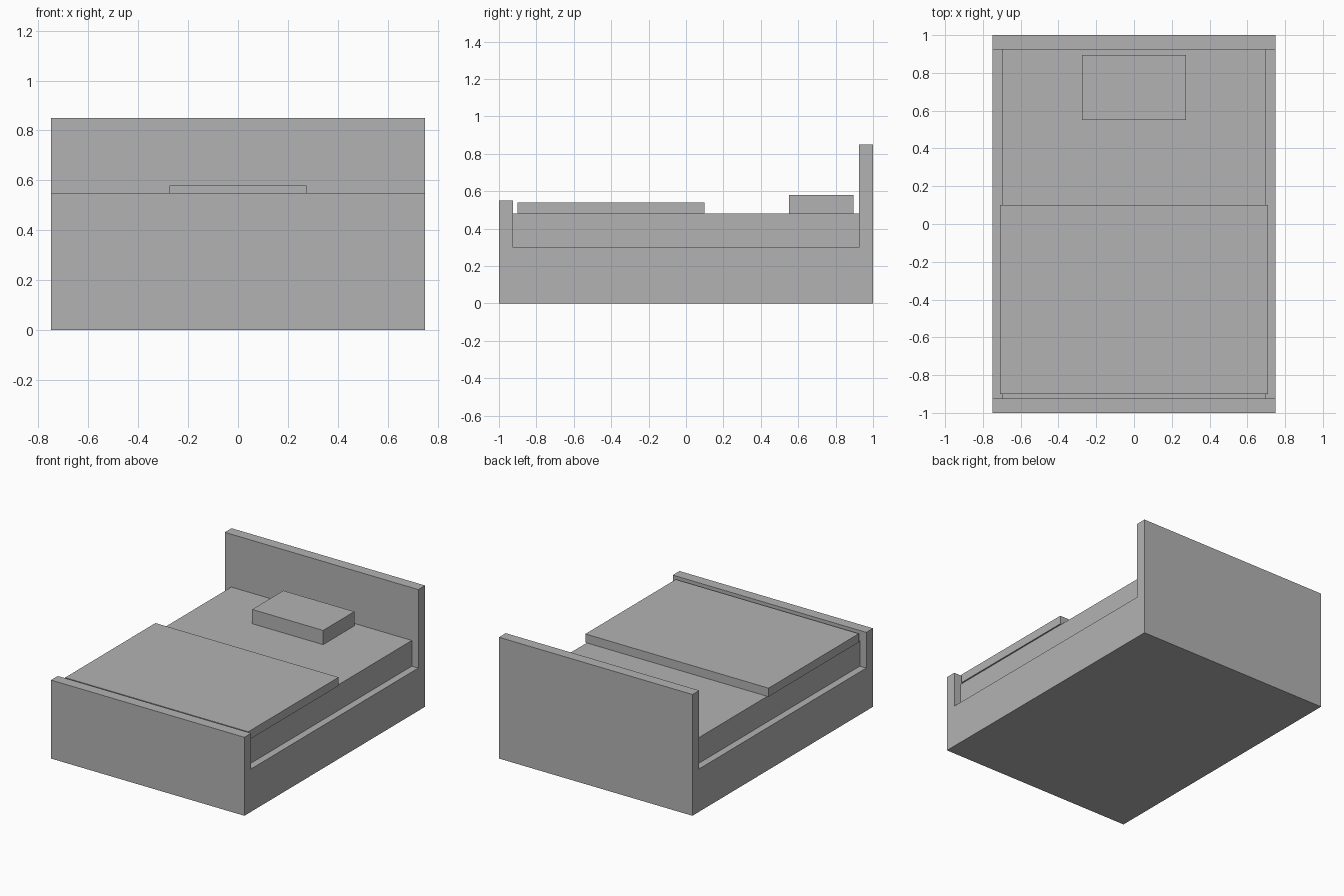
import bpy, bmesh

if "Cube" in bpy.data.objects:
    bpy.data.objects.remove(bpy.data.objects["Cube"])

grey = bpy.data.materials.new("plain grey")
grey.diffuse_color = (0.45, 0.45, 0.45, 1)
grey.use_nodes = True
grey.node_tree.nodes["Principled BSDF"].inputs["Base Color"].default_value = grey.diffuse_color


def extrude_profile(name, points, half_width):
    """Extrude a closed (y, z) outline symmetrically along x."""
    bm = bmesh.new()
    face = bm.faces.new([bm.verts.new((-half_width, y, z)) for y, z in points])
    ext = bmesh.ops.extrude_face_region(bm, geom=[face], use_keep_orig=True)
    moved = [g for g in ext["geom"] if isinstance(g, bmesh.types.BMVert)]
    bmesh.ops.translate(bm, verts=moved, vec=(2 * half_width, 0, 0))
    bmesh.ops.recalc_face_normals(bm, faces=bm.faces)
    mesh = bpy.data.meshes.new(name)
    bm.to_mesh(mesh)
    bm.free()
    mesh.materials.append(grey)
    obj = bpy.data.objects.new(name, mesh)
    bpy.context.collection.objects.link(obj)
    return obj


def box(name, half_width, y0, y1, z0, z1):
    return extrude_profile(name, [(y0, z0), (y1, z0), (y1, z1), (y0, z1)], half_width)


# Frame: solid base, low footboard and tall headboard in one outline
extrude_profile("bed_frame", [(-1, 0), (1, 0), (1, 0.85), (0.925, 0.85),
                              (0.925, 0.30), (-0.925, 0.30),
                              (-0.925, 0.55), (-1, 0.55)], 0.75)

# Bedding: the blanket slightly overhangs the mattress sides
box("mattress", 0.70, -0.925, 0.925, 0.30, 0.48)
box("blanket", 0.71, -0.90, 0.10, 0.48, 0.54)
box("pillow", 0.275, 0.55, 0.895, 0.48, 0.58)
